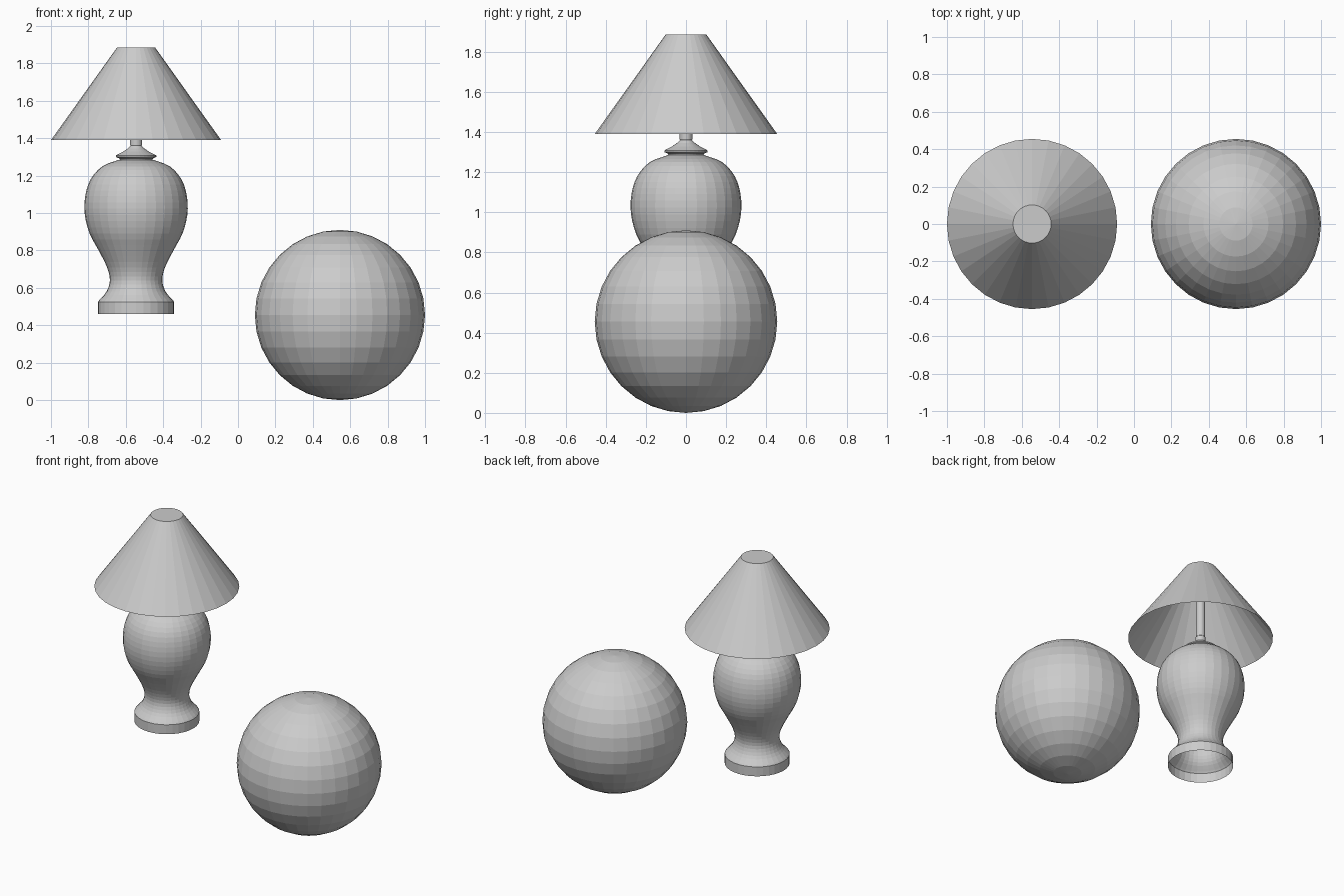
import bpy, bmesh, math

if "Cube" in bpy.data.objects:
    bpy.data.objects.remove(bpy.data.objects["Cube"], do_unlink=True)

LAMP_X, BALL_X, RADIUS, SIDES = -0.545, 0.545, 0.455, 32

grey = bpy.data.materials.new("plain_grey")
grey.use_nodes = True
colour = (0.6, 0.6, 0.6, 1)
grey.diffuse_color = colour
grey.node_tree.nodes["Principled BSDF"].inputs["Base Color"].default_value = colour


def finish(name, bm, location):
    mesh = bpy.data.meshes.new(name)
    bm.to_mesh(mesh)
    bm.free()
    mesh.materials.append(grey)
    obj = bpy.data.objects.new(name, mesh)
    obj.location = location
    bpy.context.collection.objects.link(obj)
    return obj


def lathe(name, profile, cap_top=False):
    """Revolve (radius, height) points around the lamp axis, open underneath."""
    bm = bmesh.new()
    rings = []
    for r, z in profile:
        rings.append([bm.verts.new((r * math.cos(a), r * math.sin(a), z))
                      for a in (math.tau * i / SIDES for i in range(SIDES))])
    for low, high in zip(rings, rings[1:]):
        for i in range(SIDES):
            j = (i + 1) % SIDES
            bm.faces.new((low[i], low[j], high[j], high[i]))
    if cap_top:
        bm.faces.new(rings[-1])
    return finish(name, bm, (LAMP_X, 0, 0))


def smooth_profile(points, steps=3):
    """Catmull-Rom curve through the profile points."""
    pts = [points[0]] + points + [points[-1]]
    out = []
    for a, b, c, d in zip(pts, pts[1:], pts[2:], pts[3:]):
        for s in range(steps):
            t = s / steps
            out.append(tuple(0.5 * (2 * q + (r - p) * t
                       + (2 * p - 5 * q + 4 * r - w) * t * t
                       + (3 * q - p - 3 * r + w) * t ** 3)
                       for p, q, r, w in zip(a, b, c, d)))
    return out + [points[-1]]


# Hollow foot and vase-shaped body
foot = [(0.204, 0.46), (0.204, 0.525)]
vase = smooth_profile([(0.196, 0.535), (0.158, 0.58), (0.14, 0.64), (0.155, 0.71),
                       (0.2, 0.8), (0.248, 0.89), (0.274, 0.99), (0.272, 1.09),
                       (0.243, 1.18), (0.18, 1.25), (0.09, 1.285)])
lathe("lamp_body", foot + vase, cap_top=True)

# Flared collar
lathe("collar", [(0.085, 1.28), (0.09, 1.292), (0.108, 1.3), (0.108, 1.308),
                 (0.07, 1.328), (0.045, 1.345), (0.03, 1.36)], cap_top=True)

# Rod running up inside the shade
lathe("rod", [(0.026, 1.35), (0.032, 1.365), (0.032, 1.39), (0.028, 1.395),
              (0.028, 1.88)], cap_top=True)

# Conical shade, closed on top and open below
lathe("lamp_shade", [(RADIUS, 1.39), (0.102, 1.885)], cap_top=True)

# Ball
bm = bmesh.new()
bmesh.ops.create_uvsphere(bm, u_segments=SIDES, v_segments=16, radius=RADIUS)
finish("ball", bm, (BALL_X, 0, RADIUS))
